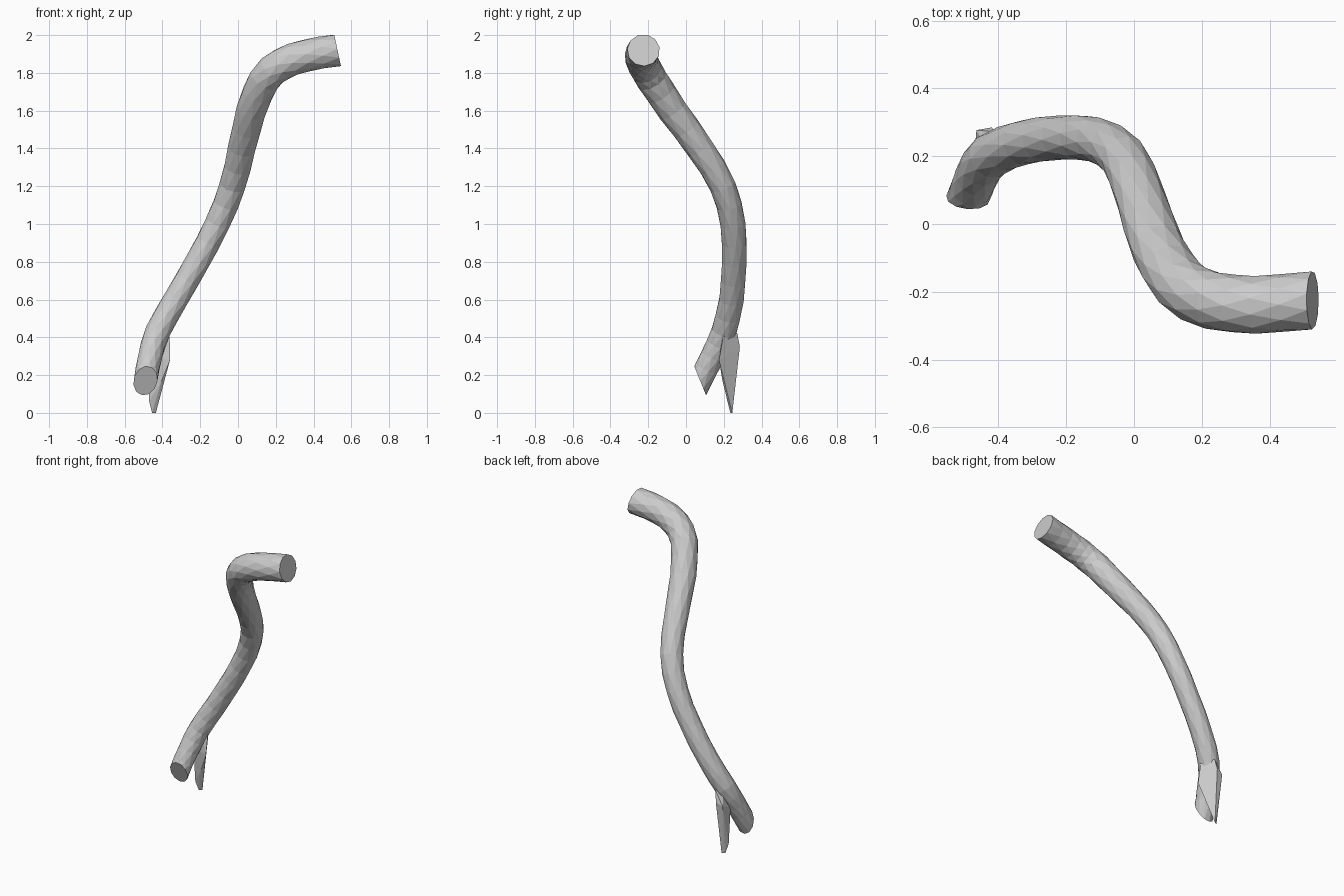
import bpy, bmesh, math
from mathutils import Vector

cube = bpy.data.objects.get("Cube")
if cube:
    bpy.data.objects.remove(cube, do_unlink=True)

SIDES = 11
STEPS = 2

grey = bpy.data.materials.new("plain_grey")
grey.use_nodes = True
COLOUR = (0.6, 0.6, 0.6, 1)
grey.diffuse_color = COLOUR
grey.node_tree.nodes["Principled BSDF"].inputs["Base Color"].default_value = COLOUR


def finish(bm, name):
    bmesh.ops.recalc_face_normals(bm, faces=bm.faces)
    mesh = bpy.data.meshes.new(name)
    bm.to_mesh(mesh)
    bm.free()
    mesh.materials.append(grey)
    obj = bpy.data.objects.new(name, mesh)
    bpy.context.collection.objects.link(obj)
    return obj


def spline(points):
    """Catmull-Rom through 4D points (position and radius)."""
    pts = [Vector(p) for p in points]
    pts = [2 * pts[0] - pts[1]] + pts + [2 * pts[-1] - pts[-2]]
    out = []
    for a, b, c, d in zip(pts, pts[1:], pts[2:], pts[3:]):
        for i in range(STEPS):
            t = i / STEPS
            out.append(0.5 * (2 * b + (c - a) * t + (2 * a - 5 * b + 4 * c - d) * t * t
                              + (3 * b - a - 3 * c + d) * t ** 3))
    return out + [pts[-2]]


def tube(name, points, cuts):
    """Faceted tube along the path, its ends sliced by the given plane normals."""
    path = spline(points)
    centres = [p.to_3d() for p in path]
    last = len(path) - 1
    bm = bmesh.new()
    rings = []
    side = Vector((1, 0, 0))
    for i, c in enumerate(centres):
        tangent = (centres[min(i + 1, last)] - centres[max(i - 1, 0)]).normalized()
        side = (side - tangent * side.dot(tangent)).normalized()
        up = tangent.cross(side)
        ring = []
        for k in range(SIDES):
            a = math.tau * (k + 0.5 * (i % 2)) / SIDES
            off = (side * math.cos(a) + up * math.sin(a)) * path[i].w
            if i in (0, last):
                n = Vector(cuts[0 if i == 0 else 1])
                off -= tangent * (off.dot(n) / tangent.dot(n))
            ring.append(bm.verts.new(c + off))
        rings.append(ring)
    # staggered rings joined by triangles
    for i, (lo, hi) in enumerate(zip(rings, rings[1:])):
        for k in range(SIDES):
            n = (k + 1) % SIDES
            if i % 2 == 0:
                bm.faces.new((lo[k], lo[n], hi[k]))
                bm.faces.new((lo[n], hi[n], hi[k]))
            else:
                bm.faces.new((lo[k], hi[n], hi[k]))
                bm.faces.new((lo[k], lo[n], hi[n]))
    bm.faces.new(rings[0])
    bm.faces.new(rings[-1])
    return finish(bm, name)


# Main limb: x, y, z, radius
tube("main_limb", [
    (-0.49, 0.075, 0.17, 0.063),
    (-0.465, 0.14, 0.3, 0.064),
    (-0.425, 0.2, 0.43, 0.067),
    (-0.33, 0.24, 0.6, 0.066),
    (-0.215, 0.255, 0.8, 0.066),
    (-0.11, 0.248, 1.0, 0.067),
    (-0.03, 0.195, 1.2, 0.07),
    (0.02, 0.075, 1.4, 0.074),
    (0.07, -0.07, 1.6, 0.08),
    (0.14, -0.18, 1.765, 0.084),
    (0.23, -0.225, 1.845, 0.086),
    (0.36, -0.238, 1.892, 0.086),
    (0.527, -0.225, 1.92, 0.086),
], cuts=((0, -0.926, -0.377), (0.98, 0, 0.21)))

# Broken side branch: a splinter with a flat split face
bm = bmesh.new()
for p in [
    (-0.36, 0.175, 0.28), (-0.362, 0.2, 0.42), (-0.41, 0.272, 0.42),
    (-0.42, 0.285, 0.35), (-0.465, 0.277, 0.33), (-0.435, 0.245, 0.0),
    (-0.455, 0.235, 0.0), (-0.47, 0.22, 0.06), (-0.405, 0.193, 0.17),
    (-0.42, 0.2, 0.46), (-0.47, 0.2, 0.3),
]:
    bm.verts.new(p)
bmesh.ops.convex_hull(bm, input=bm.verts)
finish(bm, "broken_branch")
